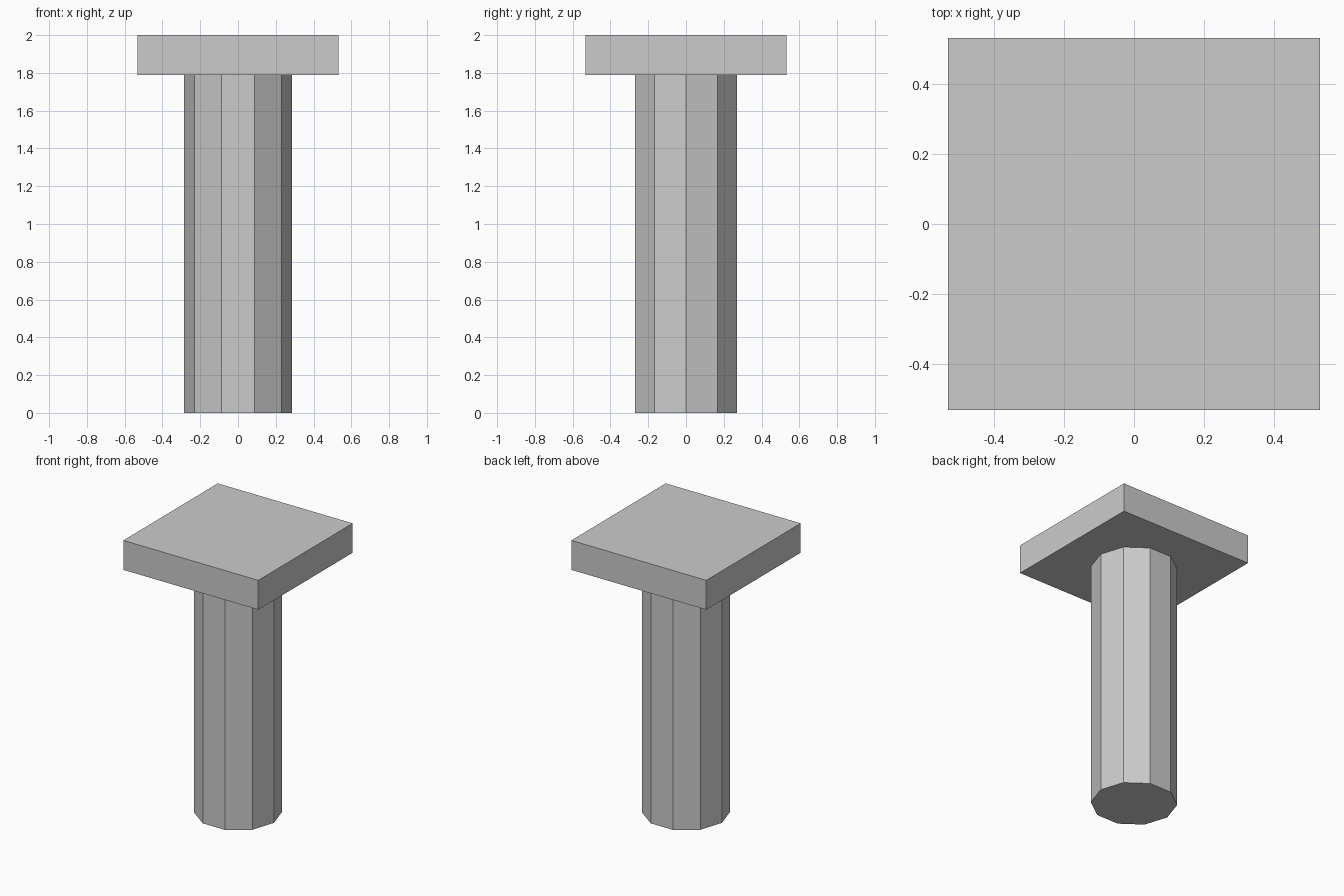
import bpy
import math

default = bpy.data.objects.get("Cube")
if default:
    bpy.data.objects.remove(default, do_unlink=True)

RADIUS = 0.285
PLATE_BOTTOM = 1.79
HEIGHT = 2.0
PLATE_WIDTH = 1.065

grey = bpy.data.materials.new("light_grey")
grey.use_nodes = True
colour = (0.6, 0.6, 0.6, 1)
grey.diffuse_color = colour
grey.node_tree.nodes["Principled BSDF"].inputs["Base Color"].default_value = colour


def finish(name):
    """Name the active object, bake its transform and colour it."""
    part = bpy.context.object
    part.name = name
    bpy.ops.object.transform_apply(location=False, rotation=True, scale=True)
    part.data.materials.append(grey)
    return part


# Ten-sided shaft with corners on the x axis
bpy.ops.mesh.primitive_cylinder_add(
    vertices=10, radius=RADIUS, depth=PLATE_BOTTOM,
    location=(0, 0, PLATE_BOTTOM / 2), rotation=(0, 0, math.pi / 2))
finish("shaft")

# Square plate on top
bpy.ops.mesh.primitive_cube_add(size=1, location=(0, 0, (PLATE_BOTTOM + HEIGHT) / 2))
bpy.context.object.scale = (PLATE_WIDTH, PLATE_WIDTH, HEIGHT - PLATE_BOTTOM)
finish("top_plate")
